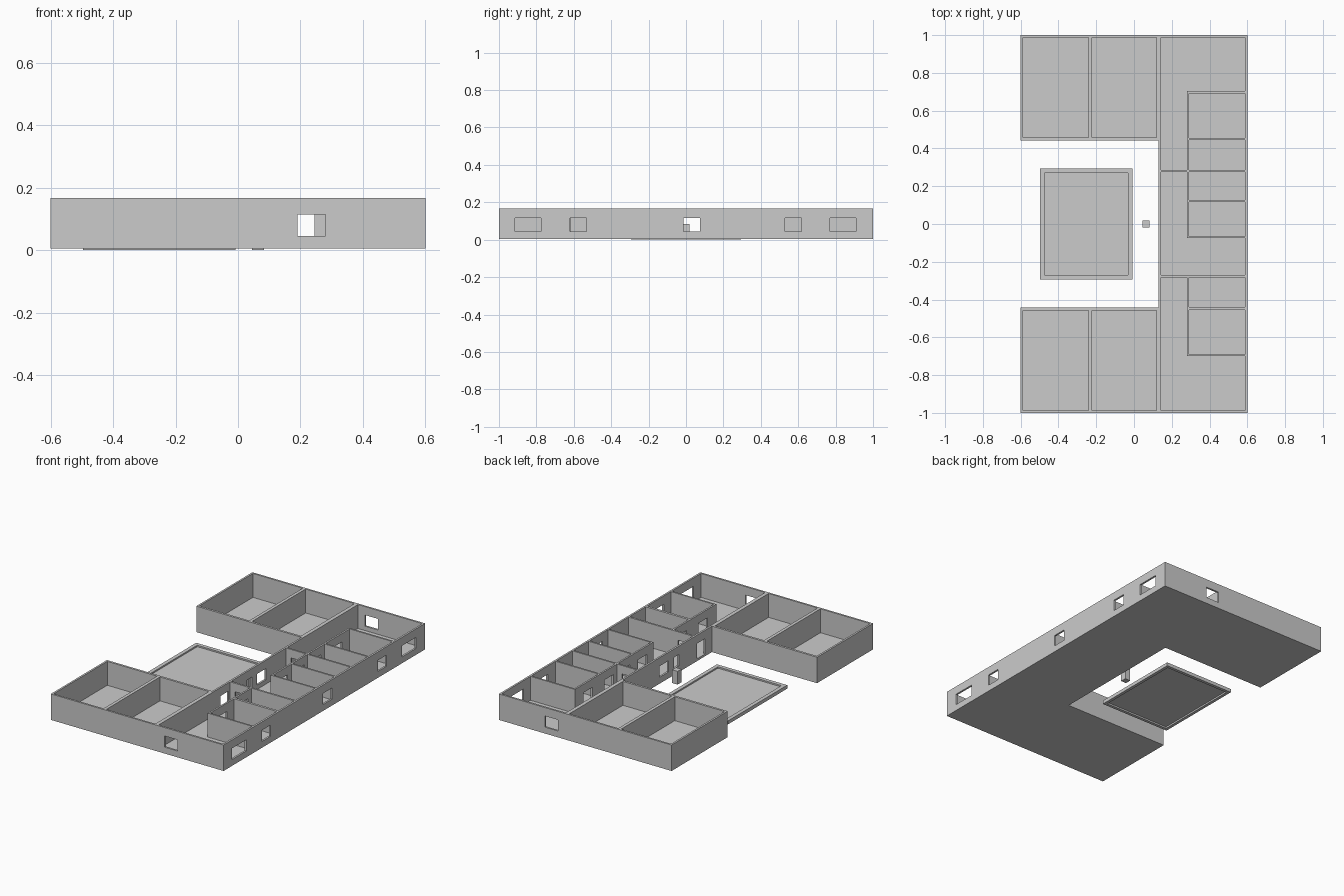
import bpy, bmesh

if "Cube" in bpy.data.objects:
    bpy.data.objects.remove(bpy.data.objects["Cube"])

Z0, FLOOR, TOP = 0.005, 0.018, 0.168
SILL, HEAD = 0.045, 0.115


def add_prism(bm, pts, z0, z1):
    """Vertical prism from an xy outline."""
    vs = [bm.verts.new((x, y, z0)) for x, y in pts]
    face = bm.faces.new(vs)
    ext = bmesh.ops.extrude_face_region(bm, geom=[face])["geom"]
    top = [v for v in ext if isinstance(v, bmesh.types.BMVert)]
    bmesh.ops.translate(bm, verts=top, vec=(0, 0, z1 - z0))


def rect(x0, x1, y0, y1):
    return [(x0, y0), (x1, y0), (x1, y1), (x0, y1)]


def make(name, prisms):
    bm = bmesh.new()
    for pts, z0, z1 in prisms:
        add_prism(bm, pts, z0, z1)
    bmesh.ops.recalc_face_normals(bm, faces=bm.faces)
    me = bpy.data.meshes.new(name)
    bm.to_mesh(me)
    bm.free()
    ob = bpy.data.objects.new(name, me)
    bpy.context.scene.collection.objects.link(ob)
    return ob


def carve(ob, *cutters):
    """Subtract cutters, bake the result and remove the cutters."""
    for c in cutters:
        c.hide_render = True
        m = ob.modifiers.new("cut", 'BOOLEAN')
        m.operation, m.solver, m.object = 'DIFFERENCE', 'EXACT', c
    dg = bpy.context.evaluated_depsgraph_get()
    me = bpy.data.meshes.new_from_object(ob.evaluated_get(dg))
    ob.modifiers.clear()
    ob.data = me
    for c in cutters:
        bpy.data.objects.remove(c)


# U-shaped building mass
outline = [(-0.6, -1), (0.6, -1), (0.6, 1), (-0.6, 1),
           (-0.6, 0.443), (0.13, 0.443), (0.13, -0.443), (-0.6, -0.443)]
building = make("building_walls_and_floor", [(outline, Z0, TOP)])

# Rooms: two in each wing, a row of small rooms, three L-shaped halls
rooms = []
for s in (-1, 1):
    y0, y1 = sorted((s * 0.457, s * 0.988))
    rooms += [rect(-0.588, -0.242, y0, y1), rect(-0.222, 0.118, y0, y1)]
for y0, y1 in [(-0.69, -0.455), (-0.44, -0.282), (-0.065, 0.116),
               (0.127, 0.274), (0.285, 0.444), (0.455, 0.692)]:
    rooms.append(rect(0.291, 0.588, y0, y1))
for a, b, c in [(0.285, 0.703, 0.988), (0.274, -0.075, -0.27), (-0.282, -0.70, -0.988)]:
    rooms.append([(0.142, a), (0.28, a), (0.28, b), (0.588, b), (0.588, c), (0.142, c)])
room_cut = make("room_cutter", [(p, FLOOR, 0.3) for p in rooms])

# Windows and doors
holes = []


def window(*r):
    holes.append((rect(*r), SILL, HEAD))


def door(*r):
    holes.append((rect(*r), FLOOR + 0.001, HEAD))


for y0, y1 in [(-0.915, -0.775), (-0.62, -0.533), (-0.013, 0.075), (0.53, 0.617), (0.77, 0.91)]:
    window(0.57, 0.62, y0, y1)
window(0.19, 0.28, -1.02, -0.97)
window(0.19, 0.28, 0.97, 1.02)
window(0.11, 0.16, -0.013, 0.075)
window(0.11, 0.16, -0.115, -0.065)
door(0.11, 0.16, -0.375, -0.295)
for y in (-0.57, -0.36, 0.031, 0.20, 0.365, 0.574):
    door(0.272, 0.30, y - 0.044, y + 0.044)
for y in (-0.276, 0.28):
    door(0.175, 0.245, y - 0.015, y + 0.015)
hole_cut = make("opening_cutter", holes)
carve(building, room_cut, hole_cut)

# Courtyard basin: raised rim around a thin panel
basin = make("courtyard_basin", [(rect(-0.497, -0.008, -0.295, 0.295), 0, 0.022)])
carve(basin, make("basin_cutter", [(rect(-0.473, -0.032, -0.271, 0.271), 0.013, 0.1),
                                   (rect(-0.478, -0.027, -0.276, 0.276), -0.1, 0.010)]))

# Courtyard post
make("courtyard_post", [(rect(0.045, 0.083, -0.019, 0.019), 0, 0.083)])
